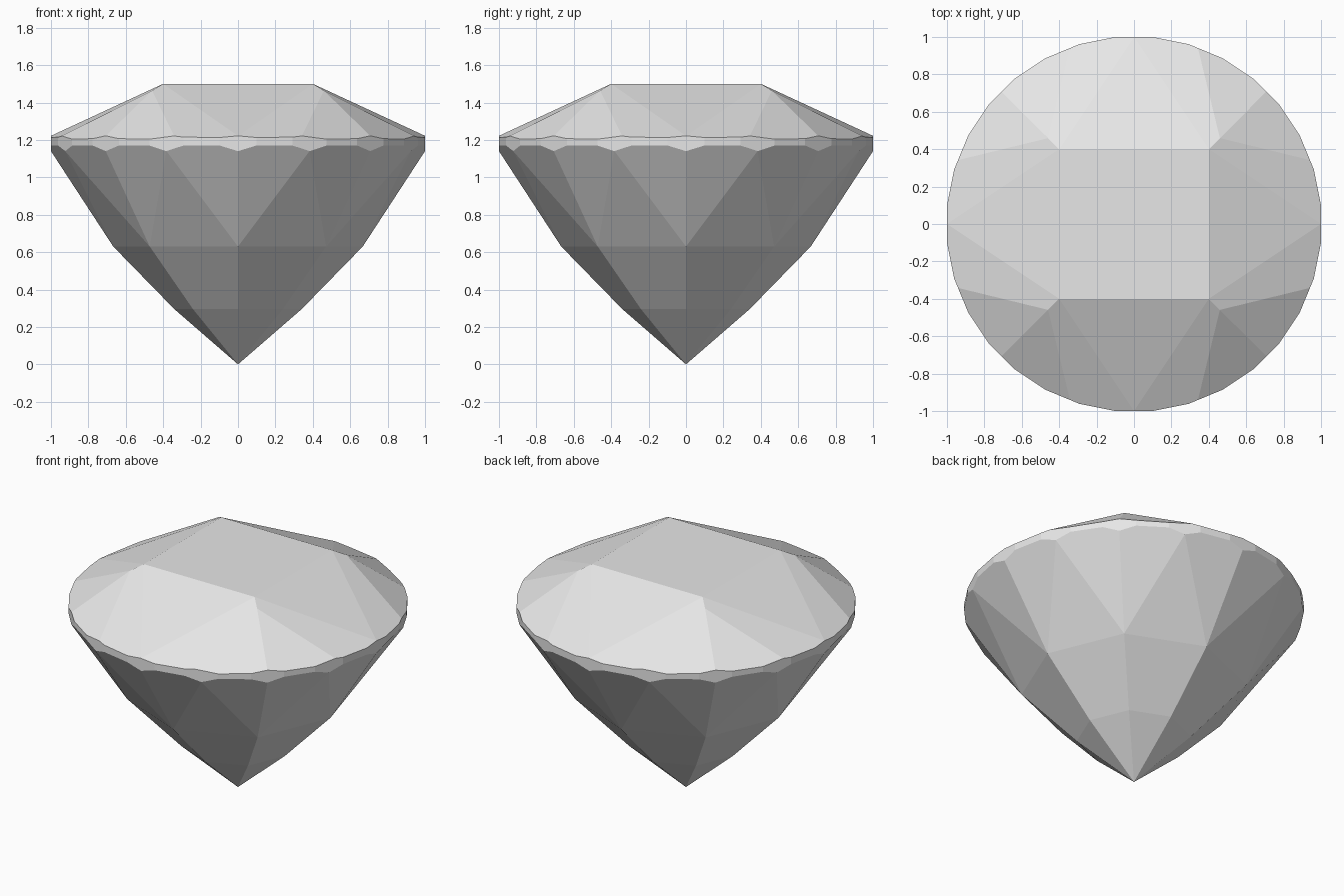
import bpy, bmesh
from math import sin, cos, pi, radians
from mathutils import Vector, Matrix

cube = bpy.data.objects.get("Cube")
if cube:
    bpy.data.objects.remove(cube, do_unlink=True)

SIDES = 32
TABLE_Z, TABLE_HALF = 1.50, 0.40
CROWN_Z = 1.222              # top of the girdle
GIRDLE_Z = 1.14              # bottom of the girdle
MID_R, MID_Z = 0.667, 0.63   # ring of eight pavilion corners
LOW_R, LOW_Z = 0.34, 0.295   # ring above the tip


def c(deg):
    return cos(radians(deg))


def rehull(bm):
    """Close the cut solid again; a faceted stone is always convex."""
    bmesh.ops.remove_doubles(bm, verts=bm.verts[:], dist=0.001)
    bmesh.ops.delete(bm, geom=bm.edges[:] + bm.faces[:], context='EDGES_FACES')
    hull = bmesh.ops.convex_hull(bm, input=bm.verts[:])
    spare = set(hull["geom_interior"]) | set(hull["geom_unused"])
    spare = [v for v in spare if isinstance(v, bmesh.types.BMVert) and v.is_valid]
    bmesh.ops.delete(bm, geom=spare, context='VERTS')
    bmesh.ops.dissolve_limit(bm, angle_limit=radians(0.3),
                             verts=bm.verts[:], edges=bm.edges[:])


def grind(bm, azimuths, inner, outer):
    """Grind one flat facet per azimuth through two (distance, height) points."""
    run, rise = outer[0] - inner[0], outer[1] - inner[1]
    side = 1 if rise > 0 else -1
    for deg in azimuths:
        way = Vector((cos(radians(deg)), sin(radians(deg)), 0))
        normal = (way * rise - Vector((0, 0, run))) * side
        bmesh.ops.bisect_plane(bm, geom=bm.verts[:] + bm.edges[:] + bm.faces[:],
                               dist=1e-5, plane_co=way * inner[0] + Vector((0, 0, inner[1])),
                               plane_no=normal.normalized(), clear_outer=True)
        rehull(bm)


# Round blank
bm = bmesh.new()
bmesh.ops.create_cone(bm, cap_ends=True, segments=SIDES, depth=TABLE_Z + 0.2,
                      radius1=1 / cos(pi / SIDES), radius2=1 / cos(pi / SIDES),
                      matrix=Matrix.Translation((0, 0, TABLE_Z / 2 - 0.1))
                      @ Matrix.Rotation(pi / SIDES, 4, 'Z'))

quarters = [q * 90 for q in range(4)]
eighths = [22.5 + 45 * k for k in range(8)]


def mirrored(deg):
    return [q + s * deg for q in quarters for s in (1, -1)]


# Crown: four main facets, then the pairs leading round to the corners
grind(bm, quarters, (TABLE_HALF, TABLE_Z), (1, CROWN_Z))
corner_r = TABLE_HALF * 2 ** 0.5
grind(bm, mirrored(10), (corner_r * c(35), TABLE_Z), (c(10), CROWN_Z))
kite_r, kite_z = 0.65, 1.463
grind(bm, mirrored(32.5), (kite_r * c(12.5), kite_z), (c(12.5), CROWN_Z))

# Pavilion: girdle facets, triangles, long lower facets and the tip
grind(bm, [11.25 + 22.5 * k for k in range(16)],
      (MID_R * c(11.25), MID_Z), (c(11.25), GIRDLE_Z))
grind(bm, eighths, (MID_R * c(22.5), MID_Z), (1, GIRDLE_Z))
grind(bm, eighths, (LOW_R * c(22.5), LOW_Z), (MID_R * c(22.5), MID_Z))
grind(bm, eighths, (0, 0), (LOW_R * c(22.5), LOW_Z))

bmesh.ops.recalc_face_normals(bm, faces=bm.faces[:])
mesh = bpy.data.meshes.new("cut_gemstone")
bm.to_mesh(mesh)
bm.free()

# Plain pale grey
grey = bpy.data.materials.new("pale_grey")
grey.use_nodes = True
colour = (0.8, 0.8, 0.8, 1)
grey.diffuse_color = colour
grey.node_tree.nodes["Principled BSDF"].inputs["Base Color"].default_value = colour
mesh.materials.append(grey)

gem = bpy.data.objects.new("cut_gemstone", mesh)
bpy.context.collection.objects.link(gem)
